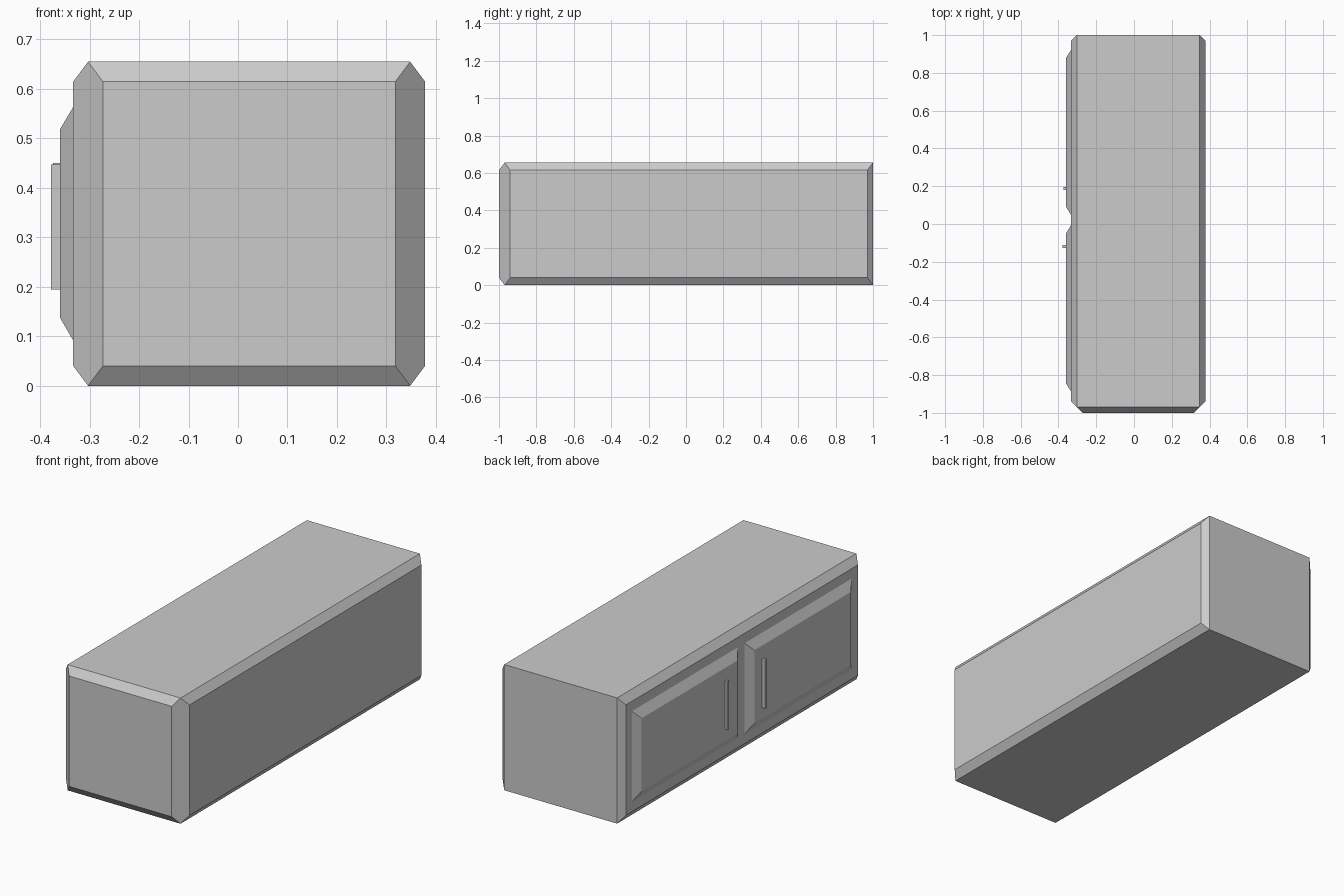
import bpy, bmesh
from math import radians

if "Cube" in bpy.data.objects:
    bpy.data.objects.remove(bpy.data.objects["Cube"])


def hull(name, points):
    """Flat-faced convex solid around a few corner points."""
    bm = bmesh.new()
    for p in points:
        bm.verts.new(p)
    bmesh.ops.convex_hull(bm, input=bm.verts[:])
    bmesh.ops.dissolve_limit(bm, angle_limit=radians(1), verts=bm.verts[:], edges=bm.edges[:])
    bmesh.ops.recalc_face_normals(bm, faces=bm.faces[:])
    mesh = bpy.data.meshes.new(name)
    bm.to_mesh(mesh)
    bm.free()
    obj = bpy.data.objects.new(name, mesh)
    bpy.context.collection.objects.link(obj)
    return obj


def rect(x, y0, y1, z0, z1):
    return [(x, y, z) for y in (y0, y1) for z in (z0, z1)]


# Cabinet body: chamfered all round except for the flat back
LEFT, RIGHT, HEIGHT = -0.333, 0.378, 0.655
C, CZ = 0.03, 0.04
body = []
for x, s in ((LEFT, 1), (RIGHT, -1)):
    body += rect(x, -1 + 2 * C, 1 - C, CZ, HEIGHT - CZ)            # side panel
    body += rect(x + s * C, -1 + C, 1, 0, HEIGHT)                  # top and bottom panels
    body += [(x + s * 2 * C, -1, z) for z in (CZ, HEIGHT - CZ)]    # front panel
hull("cabinet_body", body)

# Raised door panels on the left side, with bevelled borders
DOOR_X = -0.36
for name, y0, y1 in (("door_back", 0.045, 0.925), ("door_front", -0.89, -0.003)):
    hull(name, rect(LEFT + 0.002, y0, y1, 0.088, 0.567)
         + rect(DOOR_X, y0 + 0.046, y1 - 0.046, 0.138, 0.518))

# Slim vertical handles
for name, y, x, z0, z1 in (("handle_back", 0.187, -0.374, 0.198, 0.45),
                           ("handle_front", -0.119, -0.378, 0.195, 0.447)):
    hull(name, rect(x, y - 0.008, y + 0.008, z0, z1)
         + rect(DOOR_X + 0.002, y - 0.008, y + 0.008, z0, z1))
